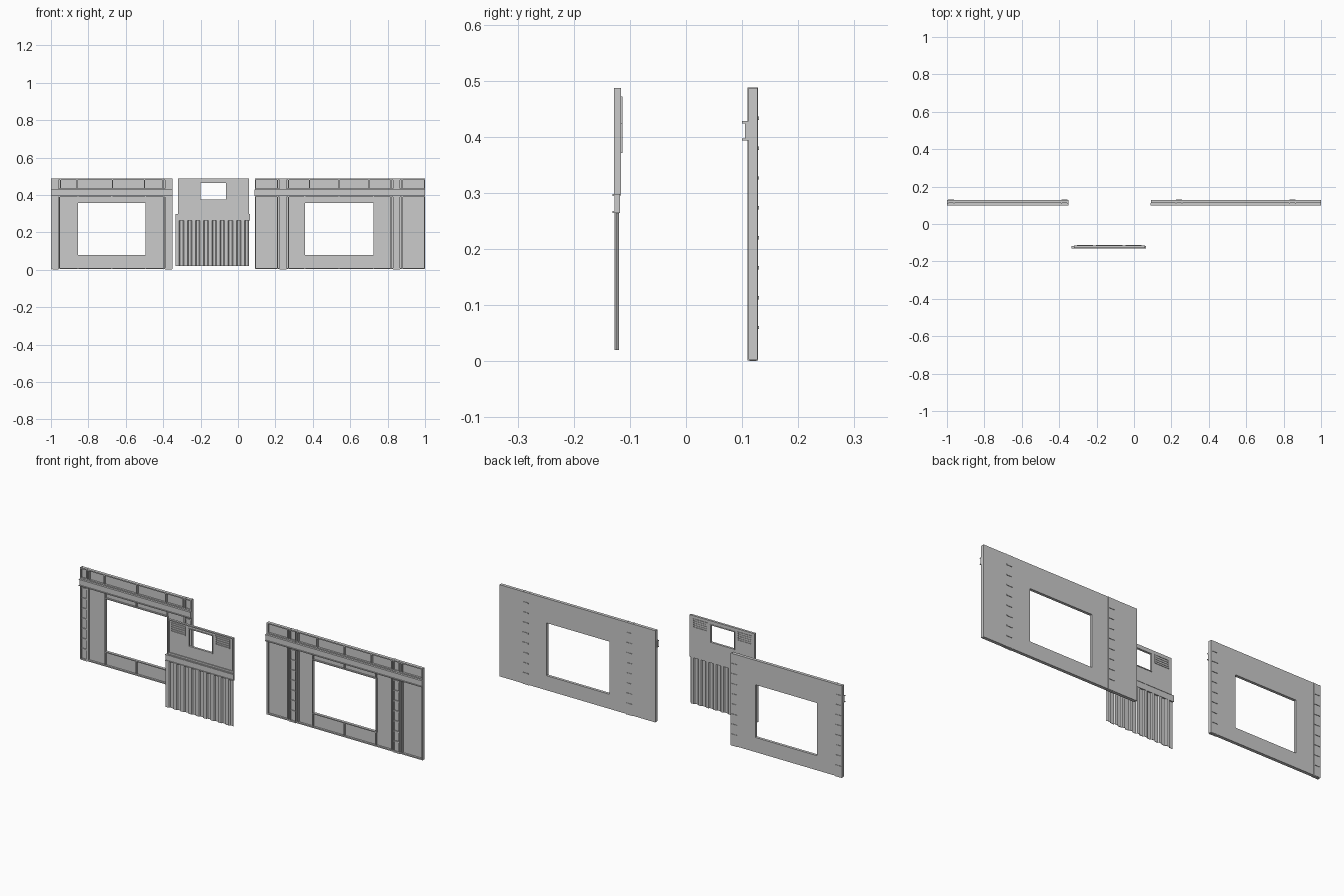
import bpy, bmesh

if "Cube" in bpy.data.objects:
    bpy.data.objects.remove(bpy.data.objects["Cube"])


def make(name, verts, faces):
    me = bpy.data.meshes.new(name)
    bm = bmesh.new()
    vs = [bm.verts.new(v) for v in verts]
    for f in faces:
        bm.faces.new([vs[i] for i in f])
    bmesh.ops.recalc_face_normals(bm, faces=bm.faces)
    bm.to_mesh(me)
    bm.free()
    ob = bpy.data.objects.new(name, me)
    bpy.context.collection.objects.link(ob)
    return ob


def boxes(name, items):
    """One object from several boxes (x0, x1, y0, y1, z0, z1)."""
    vs, fs = [], []
    for x0, x1, y0, y1, z0, z1 in items:
        n = len(vs)
        vs += [(x, y, z) for x in (x0, x1) for y in (y0, y1) for z in (z0, z1)]
        for f in ((0, 1, 3, 2), (4, 6, 7, 5), (0, 4, 5, 1), (2, 3, 7, 6), (0, 2, 6, 4), (1, 5, 7, 3)):
            fs.append([n + i for i in f])
    return make(name, vs, fs)


def ring(name, outer, inner, y0, y1):
    """Rectangular plate with a rectangular hole; rectangles are x0, x1, z0, z1."""
    vs = []
    for y in (y0, y1):
        for a, b, c, d in (outer, inner):
            vs += [(a, y, c), (b, y, c), (b, y, d), (a, y, d)]
    fs = []
    for i in range(4):
        j = (i + 1) % 4
        fs += [(i, j, j + 4, i + 4), (i + 8, i + 12, j + 12, j + 8),
               (i, i + 8, j + 8, j), (i + 4, j + 4, j + 12, i + 12)]
    return make(name, vs, fs)


def inset(r, t):
    return (r[0] + t, r[1] - t, r[2] + t, r[3] - t)


def extrude_x(name, prof, x0, x1):
    n = len(prof)
    vs = [(x, y, z) for x in (x0, x1) for y, z in prof]
    fs = [(i, (i + 1) % n, n + (i + 1) % n, n + i) for i in range(n)]
    return make(name, vs, fs + [list(range(n)), list(range(n, 2 * n))])


def channel(name, x0, x1, yf, yw, yb, z0, z1, t):
    """C-shaped rail, open toward the front."""
    return extrude_x(name, [(yf, z0), (yb, z0), (yb, z1), (yf, z1), (yf, z1 - t),
                            (yw, z1 - t), (yw, z0 + t), (yf, z0 + t)], x0, x1)


F, P, B = 0.111, 0.121, 0.1275     # wall rib front, plate front, plate back


def wall(tag, x0, x1, opening, columns, top_ribs, full_ribs):
    outer = (x0, x1, 0.003, 0.487)
    ring(tag + "_wall_plate", outer, opening, P, B)
    ring(tag + "_wall_border", outer, inset(outer, 0.006), F, P)
    ring(tag + "_opening_trim", inset(opening, -0.005), opening, F + 0.002, B)
    # stiffening ribs above the rail, beside and below the opening
    a, b, c, d = opening
    m = (a + b) / 2
    ribs = [(x - .003, x + .003, F, P, .428, .482) for x in top_ribs]
    ribs += [(x - .003, x + .003, F, P, .008, .395) for x in full_ribs]
    ribs += [(x - .003, x + .003, F + .002, P, .008, c) for x in (a, m, b)]
    ribs += [(x - .003, x + .003, F + .002, P, d, .395) for x in (a, m, b)]
    ribs += [(x0 + .004, x1 - .004, F, P, .422, .434), (x0 + .004, x1 - .004, F, P, .388, .396)]
    boxes(tag + "_wall_ribs", ribs)
    # ladder-like columns with rungs showing through the back
    parts = []
    for u, v in columns:
        parts += [(u, u + .005, F - .001, B + .0005, .001, .488),
                  (v - .005, v, F - .001, B + .0005, .001, .488),
                  (u + .004, v - .004, F + .006, B + .0005, .003, .487)]
        parts += [(u + .003, v - .003, F + .001, .1305, z - .003, z + .003)
                  for z in [.06 + .0533 * i for i in range(8)]]
    boxes(tag + "_wall_columns", parts)
    channel(tag + "_wall_rail", x0 - .002 * (x0 > -1), x1, .1, .105, .113, .393, .428, .004)


wall("left", -1.0, -0.35, (-.855, -.495, .08, .358),
     [(-.998, -.96), (-.391, -.352)],
     [-.95, -.86, -.67, -.50, -.40], [-.955, -.396])
wall("right", 0.09, 1.0, (.357, .725, .08, .358),
     [(.222, .26), (.828, .866)],
     [.212, .27, .382, .54, .70, .818, .876], [.212, .27, .818, .878])

# shutter housing: upper panel with a window
outer, win = (-.32, .06, .295, .487), (-.2, -.065, .375, .465)
ring("housing_plate", outer, win, -.122, -.116)
ring("housing_border", outer, inset(outer, .006), -.128, -.122)
ring("window_trim", inset(win, -.004), win, -.125, -.1135)
boxes("housing_lower_ledge", [(-.316, .056, -.127, -.122, .303, .312)])

# louvred vents, either side of the window
for side, x in (("left", -.305), ("right", -.045)):
    r = (x, x + .085, .424, .472)
    ring(side + "_vent_frame", r, inset(r, .005), -.127, -.1135)
    boxes(side + "_vent_slats", [(x + .004, x + .081, -.126, -.114, z, z + .005)
                                 for z in (.434, .445, .456)])

# shutter rail
channel("shutter_rail", -.335, .063, -.131, -.127, -.118, .264, .298, .004)

# corrugated shutter sheet
n, x0, x1 = 9, -.333, .06
p = (x1 - x0) / n
line = []
for i in range(n):
    for f, y in ((0, -.127), (.42, -.127), (.54, -.121), (.88, -.121)):
        line.append((x0 + (i + f) * p, y))
line.append((x1, -.127))
k = len(line)
verts = [(x, y + o, z) for z in (.02, .268) for o in (0, .002) for x, y in line]
faces = []
for i in range(k - 1):
    for a, b in ((0, k), (k, 3 * k), (3 * k, 2 * k), (2 * k, 0)):
        faces.append((a + i, a + i + 1, b + i + 1, b + i))
for i in (0, k - 1):
    faces.append((i, k + i, 3 * k + i, 2 * k + i))
make("corrugated_shutter", verts, faces)

# bottom feet resting on the ground, under the wall columns
boxes("wall_feet", [(u, v, .113, .126, 0, .004) for u, v in
                    ((-.99, -.965), (-.386, -.357), (.225, .257), (.831, .863))])
